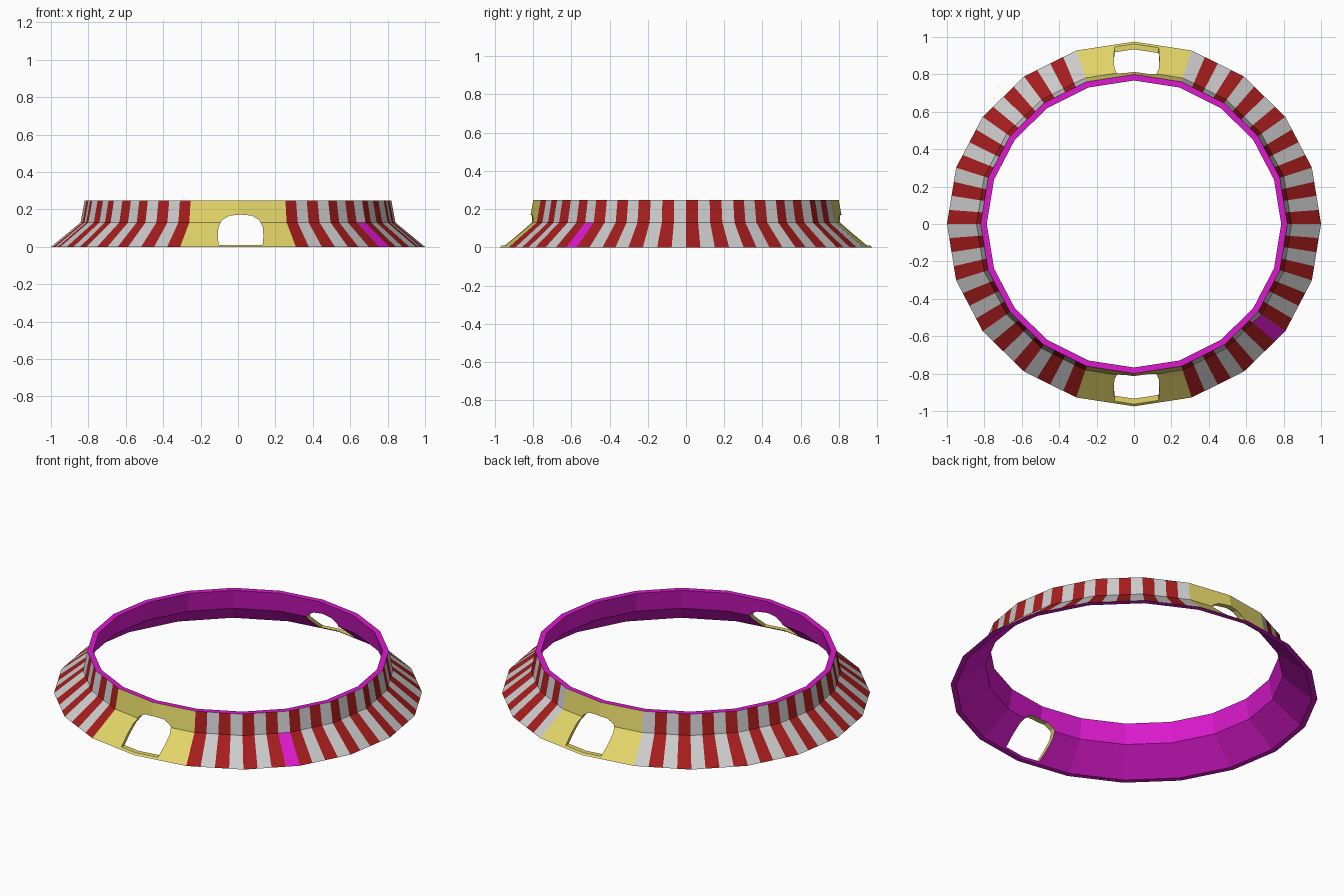
import bpy, bmesh, math

if "Cube" in bpy.data.objects:
    bpy.data.objects.remove(bpy.data.objects["Cube"])

SIDES, STRIPES, Y_SCALE = 20, 4, 0.975
RED, WHITE, GOLD, MAGENTA = range(4)


def material(name, rgb):
    m = bpy.data.materials.new(name)
    m.diffuse_color = (*rgb, 1)
    m.use_nodes = True
    m.node_tree.nodes["Principled BSDF"].inputs["Base Color"].default_value = m.diffuse_color
    return m


mats = [material("red", (0.38, 0.012, 0.012)), material("white", (0.8, 0.8, 0.8)),
        material("gold", (0.76, 0.66, 0.14)), material("magenta", (0.72, 0.01, 0.62))]


def finish(bm, name):
    bmesh.ops.recalc_face_normals(bm, faces=bm.faces[:])
    me = bpy.data.meshes.new(name)
    bm.to_mesh(me)
    bm.free()
    for m in mats:
        me.materials.append(m)
    ob = bpy.data.objects.new(name, me)
    bpy.context.collection.objects.link(ob)
    return ob


# Closed wall cross-section (radius, z): outer skirt, outer wall, top, inner side
profile = [(1.0, 0), (0.842, 0.13), (0.82, 0.247),
           (0.787, 0.247), (0.81, 0.13), (0.97, 0)]


def ring_point(r, i):
    # point on a flat-sided ring, each side split into equal stripes
    seg, t = i // STRIPES, (i % STRIPES) / STRIPES
    a, b = (2 * math.pi * (seg + k) / SIDES for k in (0, 1))
    x = math.cos(a) * (1 - t) + math.cos(b) * t
    y = math.sin(a) * (1 - t) + math.sin(b) * t
    return r * x, r * y * Y_SCALE


def colour(i, band):
    seg, s = i // STRIPES, i % STRIPES
    if band > 1:
        return MAGENTA
    if seg in (4, 5, 14, 15):          # front and back gates
        return GOLD
    if seg == 17 and s == 3 and band == 0:   # odd patch on the skirt
        return MAGENTA
    left = 5 < seg < 14
    return (RED, WHITE)[(s + left) % 2]


# Striped ring wall
bm = bmesh.new()
n, p = SIDES * STRIPES, len(profile)
grid = [[bm.verts.new((*ring_point(r, i), z)) for r, z in profile] for i in range(n)]
for i in range(n):
    c, d = grid[i], grid[(i + 1) % n]
    for j in range(p):
        k = (j + 1) % p
        bm.faces.new((c[j], d[j], d[k], c[k])).material_index = colour(i, j)
wall = finish(bm, "striped_ring_wall")

# Arched cutter running through both gates
half = [(0.118, 0.01), (0.122, 0.06), (0.119, 0.105), (0.1, 0.143), (0.06, 0.167)]
arch = half + [(0, 0.172)] + [(-x, z) for x, z in reversed(half)]
bm = bmesh.new()
face = bm.faces.new([bm.verts.new((x + 0.014, -1.2, z)) for x, z in arch])
ext = bmesh.ops.extrude_face_region(bm, geom=[face], use_keep_orig=True)
for v in ext["geom"]:
    if isinstance(v, bmesh.types.BMVert):
        v.co.y = 1.2
for f in bm.faces:
    f.material_index = GOLD
cutter = finish(bm, "gate_cutter")
cutter.hide_render = True

# Cut the openings
mod = wall.modifiers.new("gates", "BOOLEAN")
mod.operation, mod.solver, mod.object = "DIFFERENCE", "EXACT", cutter
bpy.context.view_layer.objects.active = wall
bpy.ops.object.modifier_apply(modifier=mod.name)
bpy.data.objects.remove(cutter)
